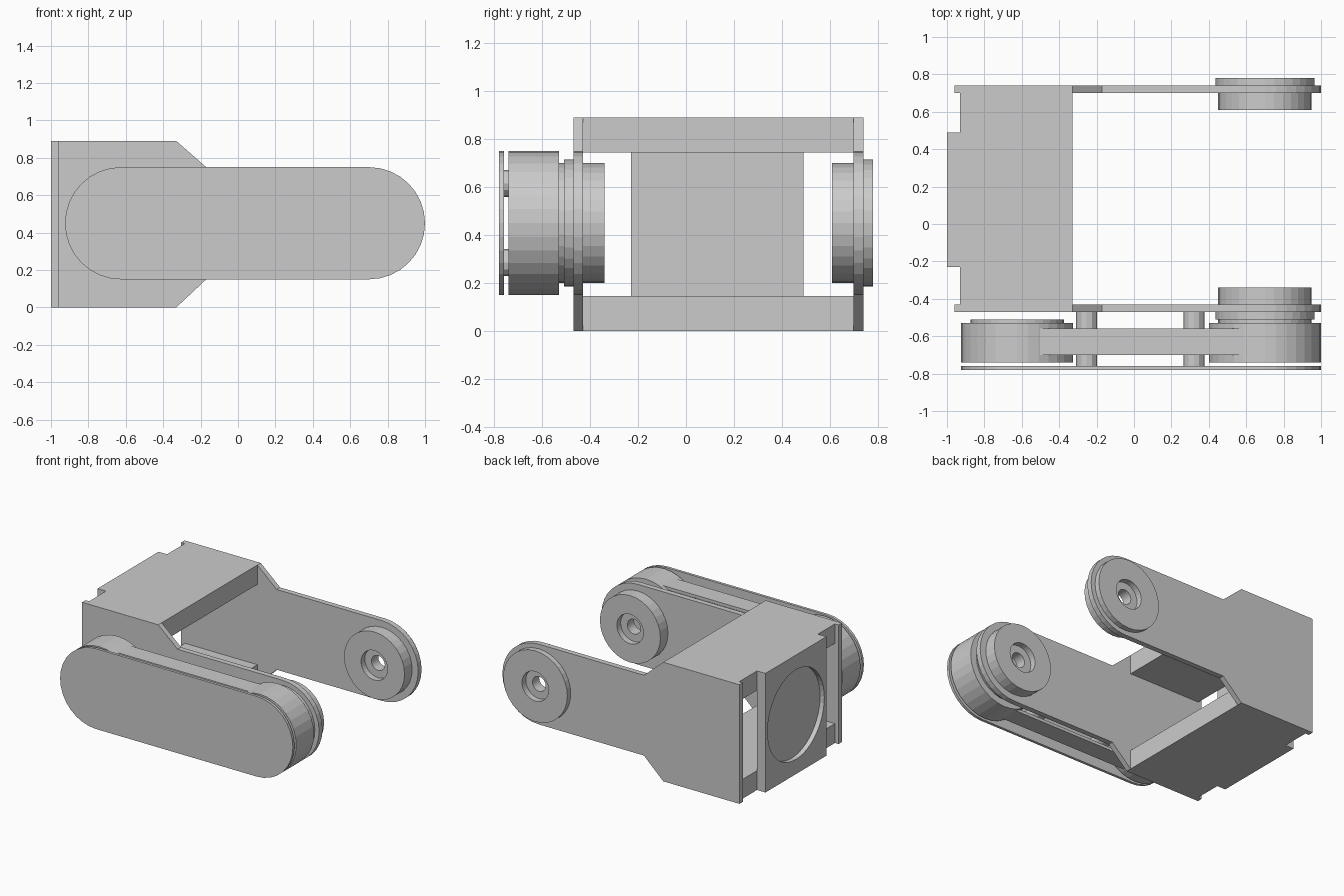
import bpy, bmesh
from math import sin, cos, pi

if "Cube" in bpy.data.objects:
    bpy.data.objects.remove(bpy.data.objects["Cube"])

ZC = 0.45                 # height of both axles
XA, XB = -0.625, 0.70     # motor axle, joint axle
YM = 0.135                # mid-plane of the bracket


def finish(name, bm):
    bmesh.ops.recalc_face_normals(bm, faces=bm.faces)
    me = bpy.data.meshes.new(name)
    bm.to_mesh(me)
    bm.free()
    ob = bpy.data.objects.new(name, me)
    bpy.context.collection.objects.link(ob)
    return ob


def arc(cx, r, a0, a1, n=16):
    return [(cx + r * cos(a0 + (a1 - a0) * i / n), ZC + r * sin(a0 + (a1 - a0) * i / n))
            for i in range(n + 1)]


def capsule(r):
    return arc(XB, r, -pi / 2, pi / 2) + arc(XA, r, pi / 2, 3 * pi / 2)


def prism(name, pts, y0, y1):
    """Extrude an x-z outline along y."""
    bm = bmesh.new()
    face = bm.faces.new([bm.verts.new((x, y0, z)) for x, z in pts])
    ext = bmesh.ops.extrude_face_region(bm, geom=[face])
    bmesh.ops.translate(bm, vec=(0, y1 - y0, 0),
                        verts=[v for v in ext["geom"] if isinstance(v, bmesh.types.BMVert)])
    return finish(name, bm)


def box(name, x0, x1, y0, y1, z0, z1):
    return prism(name, [(x0, z0), (x1, z0), (x1, z1), (x0, z1)], y0, y1)


def lathe(name, cx, profile, cz=ZC, n=32):
    """Revolve a closed (radius, y) profile round a y axis; radius 0 ends are capped."""
    bm = bmesh.new()
    rings = [[bm.verts.new((cx + r * cos(2 * pi * i / n), y, cz + r * sin(2 * pi * i / n)))
              for i in range(n)] for r, y in profile]
    for k in range(len(rings)):
        a, b = rings[k], rings[(k + 1) % len(rings)]
        for i in range(n):
            j = (i + 1) % n
            bm.faces.new((a[i], a[j], b[j], b[i]))
    bmesh.ops.remove_doubles(bm, verts=bm.verts, dist=1e-5)
    return finish(name, bm)


def cut(ob, cutter):
    mod = ob.modifiers.new("cut", "BOOLEAN")
    mod.operation, mod.solver, mod.object = "DIFFERENCE", "EXACT", cutter
    bpy.context.view_layer.objects.active = ob
    bpy.ops.object.modifier_apply(modifier="cut")
    bpy.data.objects.remove(cutter)


# Side plates and joint hubs, mirrored about the bracket mid-plane
plate = [(-0.96, 0), (-0.33, 0), (-0.17, 0.15)] + arc(XB, 0.30, -pi / 2, pi / 2) \
    + [(-0.17, 0.75), (-0.33, 0.89), (-0.96, 0.89)]
hub = [(0.055, 0.52), (0.11, 0.52), (0.11, 0.475), (0.25, 0.475), (0.25, 0.605),
       (0.265, 0.605), (0.265, 0.645), (0.11, 0.645), (0.11, 0.60), (0.055, 0.60)]
for side, s in (("front", -1), ("back", 1)):
    p = prism(side + "_side_plate", plate, YM + s * 0.565, YM + s * 0.605)
    cut(p, lathe("bore_cutter", XB, [(0, -1), (0.15, -1), (0.15, 1), (0, 1)]))
    lathe(side + "_joint_hub", XB, [(r, YM + s * y) for r, y in hub])

# Top and bottom slabs of the box
for name, z in (("bottom_slab", 0), ("top_slab", 0.745)):
    box(name, -0.93, -0.33, -0.43, 0.70, z, z + 0.145)

# Rear mounting plate with round motor recess
rear = box("rear_mount_plate", -1.0, -0.93, -0.23, 0.49, 0, 0.89)
bm = bmesh.new()
bmesh.ops.create_cone(bm, cap_ends=True, segments=48, radius1=0.335, radius2=0.335, depth=0.07)
for v in bm.verts:
    v.co = (v.co.z - 1.0, v.co.x + 0.13, v.co.y + 0.445)
cut(rear, finish("recess_cutter", bm))

# Belt pulleys with a shoulder on the inner side
for name, x in (("motor_pulley", XA), ("joint_pulley", XB)):
    lathe(name, x, [(0, -0.74), (0.30, -0.74), (0.30, -0.53), (0.25, -0.53),
                    (0.25, -0.51), (0, -0.51)])

# Drive belt: closed band running over both pulleys
bm = bmesh.new()
loops = [[bm.verts.new((x, y, z)) for x, z in capsule(r)]
         for r, y in ((0.273, -0.70), (0.273, -0.56), (0.25, -0.56), (0.25, -0.70))]
for k in range(4):
    a, b = loops[k], loops[(k + 1) % 4]
    for i in range(len(a)):
        j = (i + 1) % len(a)
        bm.faces.new((a[i], a[j], b[j], b[i]))
finish("drive_belt", bm)

# Outer cover and its four spacer posts
prism("belt_cover", capsule(0.30), -0.78, -0.76)
for x in (-0.253, 0.32):
    for z in (0.285, 0.615):
        lathe("spacer_post", x, [(0, -0.762), (0.056, -0.762), (0.056, -0.468), (0, -0.468)], z, 12)
